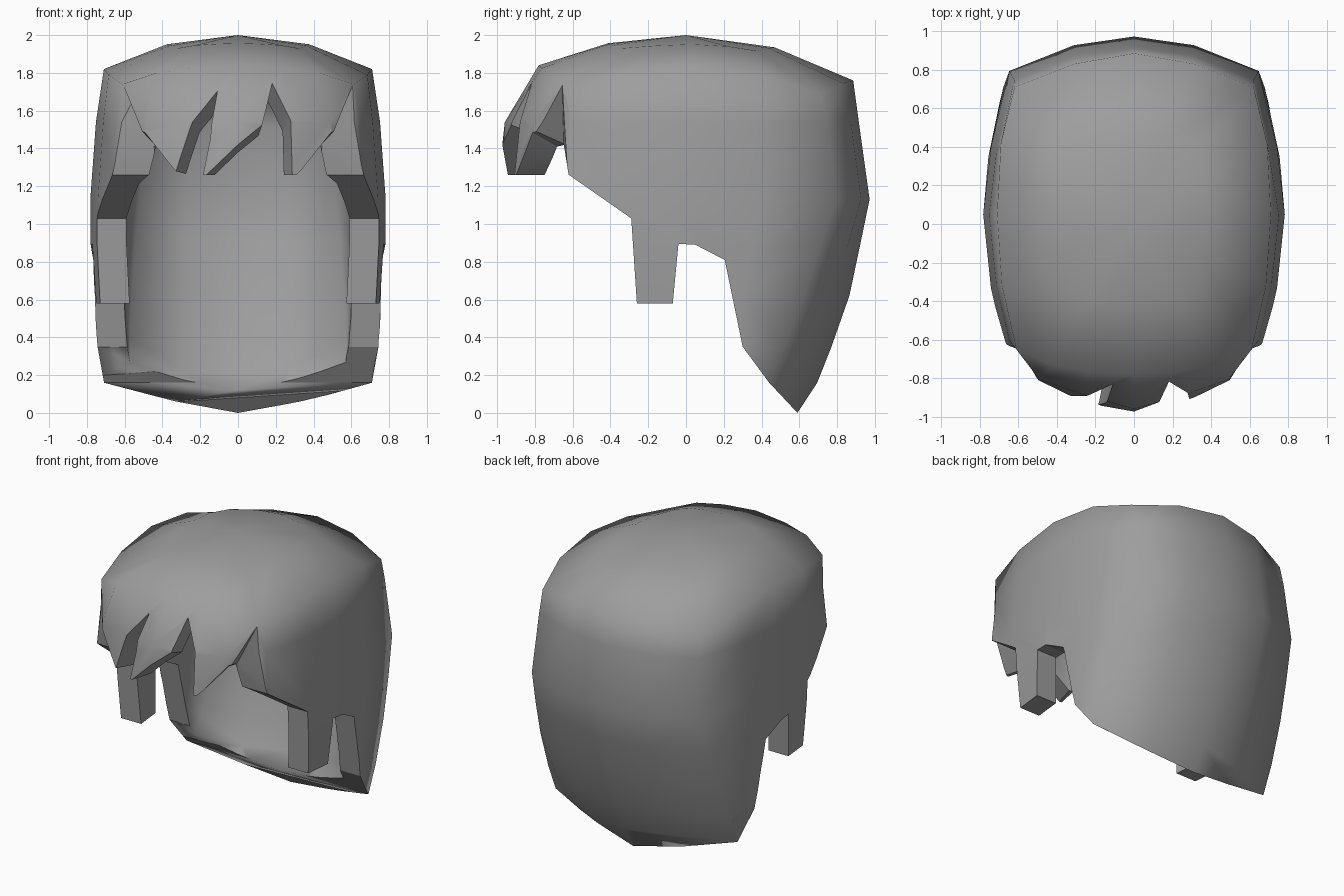
import bpy, bmesh
from mathutils import Vector
from mathutils.bvhtree import BVHTree

if "Cube" in bpy.data.objects:
    bpy.data.objects.remove(bpy.data.objects["Cube"])


def mesh_object(name, verts, faces):
    me = bpy.data.meshes.new(name)
    bm = bmesh.new()
    vs = [bm.verts.new(v) for v in verts]
    for f in faces:
        bm.faces.new([vs[i] for i in f])
    bmesh.ops.recalc_face_normals(bm, faces=bm.faces)
    bm.to_mesh(me)
    bm.free()
    ob = bpy.data.objects.new(name, me)
    bpy.context.collection.objects.link(ob)
    return ob


def prism(name, a, b):
    """Solid between two matching outlines, with triangulated caps."""
    n = len(a)
    faces = [(i, (i + 1) % n, n + (i + 1) % n, n + i) for i in range(n)]
    ob = mesh_object(name, list(a) + list(b), faces + [range(n), range(n, 2 * n)])
    bm = bmesh.new()
    bm.from_mesh(ob.data)
    bmesh.ops.triangulate(bm, faces=bm.faces, ngon_method='EAR_CLIP')
    bm.to_mesh(ob.data)
    bm.free()
    ob.hide_render = True
    return ob


def full_ring(half):
    """Back-to-front half outline mirrored to a closed ring."""
    return half + [(-x, y, z) for x, y, z in half[-2:0:-1]]


# Outline at the widest level, and the crown edge
outline = [(0, .98), (.31, .935), (.645, .80), (.74, .40), (.78, .05), (.74, -.33),
           (.67, -.63), (.51, -.84), (.28, -.92), (0, -1.0)]
crown = [(0, .885, 1.76), (.31, .83, 1.745), (.62, .71, 1.69), (.69, .42, 1.78),
         (.71, .05, 1.82), (.685, -.32, 1.79), (.61, -.65, 1.74), (.43, -.73, 1.80),
         (.24, -.765, 1.825), (0, -.78, 1.84)]
# Levels below the crown: height, half width, front depth, back depth
levels = [(1.54, .752, .94, .915), (1.13, .782, .985, .972), (.88, .78, .975, .92),
          (.62, .765, .96, .865), (.35, .745, .94, .77), (.16, .716, .92, .695),
          (0, .69, .90, .59), (-.12, .675, .88, .52)]
# Nape widening toward the bottom, for the first four outline points
spread = [(0, 0), (.20, -.12), (.23, -.26), (.09, -.30)]

rings = [full_ring([(x * .53, y * .53, 2 - .27 * (2 - z)) for x, y, z in crown]),
         full_ring(crown)]
for z, w, f, b in levels:
    t = max(0, 1.13 - z) / 1.13
    half = []
    for i, (x, y) in enumerate(outline):
        sx, sy = spread[i] if i < 4 else (0, 0)
        half.append((x * w / .78 * (1 + sx * t),
                     y * (b if y > 0 else f) / .98 * (1 + sy * t), z))
    rings.append(full_ring(half))
n = len(rings[0])
verts = [(0, 0, 2)] + [p for r in rings for p in r]
faces = [(0, 1 + i, 1 + (i + 1) % n) for i in range(n)]
for k in range(len(rings) - 1):
    o = 1 + k * n
    faces += [(o + i, o + n + i, o + n + (i + 1) % n, o + (i + 1) % n) for i in range(n)]
hair = mesh_object("hair_shell", verts, faces)

# Make sure normals face outward, then thicken inward
if hair.data.polygons[0].normal.z < 0:
    hair.data.flip_normals()
mod = hair.modifiers.new("thickness", 'SOLIDIFY')
mod.thickness = .155
mod.offset = -1
mod.use_even_offset = True
bpy.context.view_layer.objects.active = hair
hair.select_set(True)
bpy.ops.object.modifier_apply(modifier=mod.name)
bm = bmesh.new()
bm.from_mesh(hair.data)
uncut = BVHTree.FromBMesh(bm)
bm.free()

# Side profile: face opening, sideburns, ear gap and nape
side = [(-1.5, 1.26), (-.62, 1.26), (-.29, 1.03), (-.26, .58), (-.07, .58), (-.04, .895),
        (.05, .89), (.205, .81), (.30, .35), (.44, .16), (.59, 0), (.90, -.6), (-1.5, -.6)]
cutters = [prism("side_cutter", [(-1.2, y, z) for y, z in side],
                 [(1.2, y, z) for y, z in side])]

# Fringe notches between the strands, tapering toward the middle of the head
notches = [[(-.345, -.90, 1.24), (-.25, -.92, 1.55), (-.11, -.84, 1.71),
            (-.15, -.95, 1.46), (-.195, -.97, 1.24)],
           [(-.197, -.97, 1.24), (.13, -.94, 1.53), (.18, -.81, 1.74),
            (.28, -.88, 1.55), (.288, -.91, 1.24)]]
centre = Vector((0, .05, 1.15))
for pts in notches:
    cutters.append(prism("notch_cutter",
                         [centre + .5 * (Vector(p) - centre) for p in pts],
                         [centre + 1.35 * (Vector(p) - centre) for p in pts]))

# Temple notches, given by their outer and inner outlines
outer = [(.67, -.62, 1.25), (.61, -.655, 1.74), (.51, -.84, 1.50), (.30, -.91, 1.25)]
inner = [(.51, -.62, 1.25), (.50, -.65, 1.53), (.42, -.70, 1.42), (.26, -.75, 1.25)]
for s in (1, -1):
    ends = [[Vector((s, 1, 1)) * (Vector(p) + k * (Vector(q) - Vector(p)))
             for p, q in zip(outer, inner)] for k in (-.6, 1.5)]
    cutters.append(prism("temple_cutter", *ends))

for c in cutters:
    m = hair.modifiers.new("cut", 'BOOLEAN')
    m.operation = 'DIFFERENCE'
    m.solver = 'EXACT'
    m.object = c
for m in list(hair.modifiers):
    bpy.ops.object.modifier_apply(modifier=m.name)
for c in cutters:
    bpy.data.objects.remove(c)

# Smooth shell surfaces, crisp cut walls
bm = bmesh.new()
bm.from_mesh(hair.data)
cut = {f: uncut.find_nearest(f.calc_center_median())[3] > .015 for f in bm.faces}
for f in bm.faces:
    f.smooth = True
for e in bm.edges:
    if len(e.link_faces) == 2:
        a, b = e.link_faces
        e.smooth = cut[a] == cut[b] and not (cut[a] and e.calc_face_angle(0) > .35)
bm.to_mesh(hair.data)
bm.free()

# Dark grey finish
mat = bpy.data.materials.new("grey")
mat.diffuse_color = (.34, .34, .34, 1)
mat.use_nodes = True
mat.node_tree.nodes["Principled BSDF"].inputs["Base Color"].default_value = mat.diffuse_color
hair.data.materials.clear()
hair.data.materials.append(mat)
